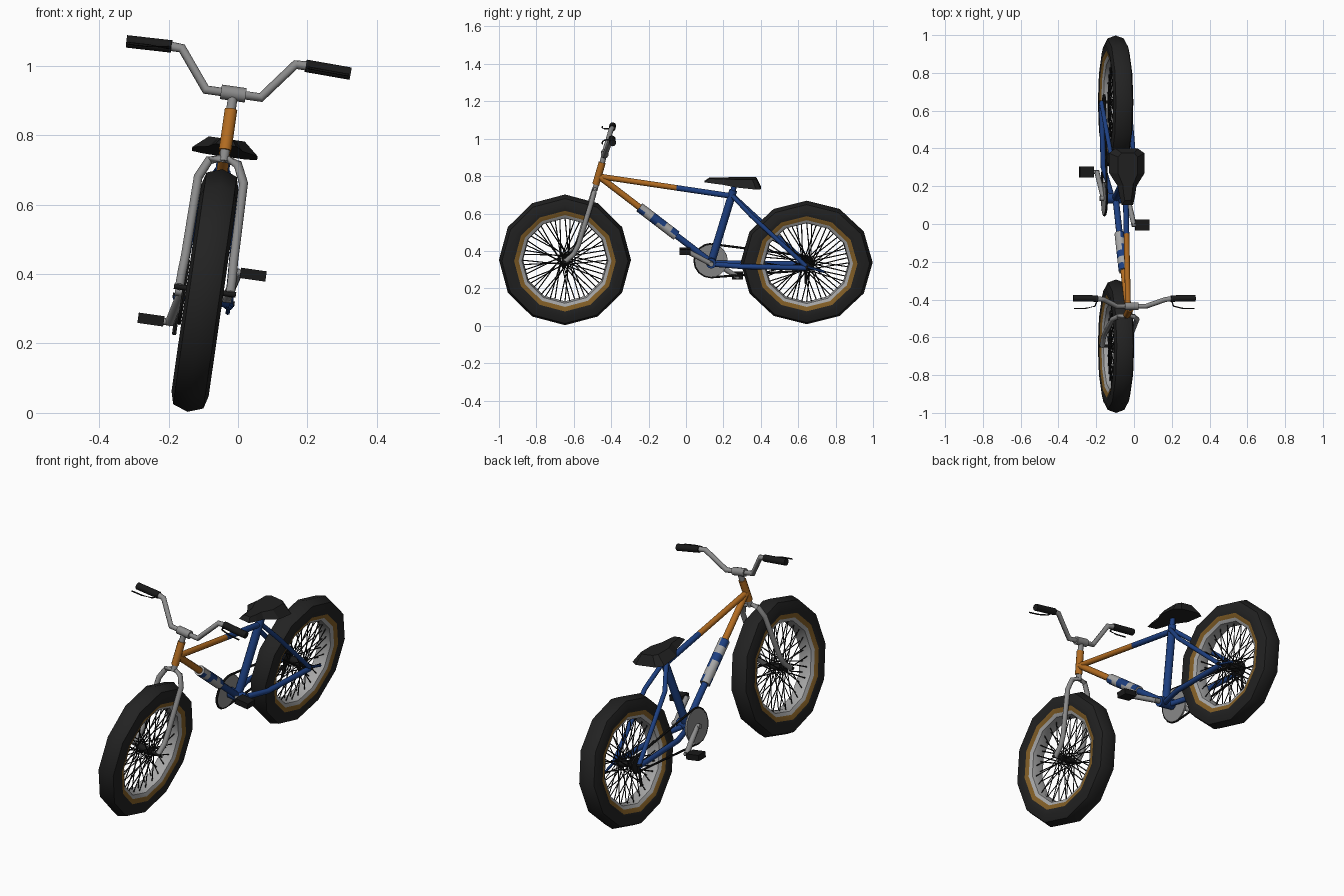
import bpy, bmesh, math
from mathutils import Vector, Matrix

if "Cube" in bpy.data.objects:
    bpy.data.objects.remove(bpy.data.objects["Cube"])

# the whole bicycle leans to one side: everything is modelled upright, then tilted
LEAN = Matrix.Translation((-0.145, 0, 0.007)) @ Matrix.Rotation(math.radians(8.2), 4, 'Y')


def material(name, r, g, b):
    m = bpy.data.materials.new(name)
    m.diffuse_color = (r, g, b, 1)
    m.use_nodes = True
    m.node_tree.nodes["Principled BSDF"].inputs["Base Color"].default_value = m.diffuse_color
    return m


BLUE = material("frame blue", 0.012, 0.05, 0.22)
ORANGE = material("frame orange", 0.45, 0.15, 0.015)
METAL = material("grey metal", 0.26, 0.26, 0.26)
RIM = material("pale rim", 0.38, 0.38, 0.38)
GOLD = material("tan sidewall", 0.23, 0.115, 0.02)
TYRE = material("tyre rubber", 0.016, 0.016, 0.016)
BLACK = material("black", 0.01, 0.01, 0.01)
SEAT = material("seat black", 0.015, 0.015, 0.015)


def finish(name, bm, mats, smooth=True):
    bmesh.ops.recalc_face_normals(bm, faces=bm.faces)
    me = bpy.data.meshes.new(name)
    bm.to_mesh(me)
    bm.free()
    for m in mats:
        me.materials.append(m)
    if smooth:
        me.shade_smooth()
        me.set_sharp_from_angle(angle=math.radians(50))
    ob = bpy.data.objects.new(name, me)
    bpy.context.collection.objects.link(ob)
    ob.matrix_world = LEAN
    return ob


def sweep(bm, pts, r, sides=10):
    """Round tube through the points, capped at both ends."""
    pts = [Vector(p) for p in pts]
    rings = []
    for i, p in enumerate(pts):
        a, b = pts[max(i - 1, 0)], pts[min(i + 1, len(pts) - 1)]
        t = ((p - a).normalized() + (b - p).normalized()).normalized()
        ref = Vector((1, 0, 0)) if abs(t.x) < 0.8 else Vector((0, 1, 0))
        u = t.cross(ref).normalized()
        v = t.cross(u)
        rings.append([bm.verts.new(p + r * (u * math.cos(k) + v * math.sin(k)))
                      for k in (2 * math.pi * j / sides for j in range(sides))])
    for i in range(len(rings) - 1):
        for j in range(sides):
            k = (j + 1) % sides
            bm.faces.new((rings[i][j], rings[i][k], rings[i + 1][k], rings[i + 1][j]))
    bm.faces.new(rings[0])
    bm.faces.new(rings[-1])


def tube(name, pts, r, mat, sides=10):
    bm = bmesh.new()
    sweep(bm, pts, r, sides)
    return finish(name, bm, [mat])


def pair(name, pts, r, mat, sides=10):
    for side, s in (("left", -1), ("right", 1)):
        tube(f"{side}_{name}", [(s * x, y, z) for x, y, z in pts], r, mat, sides)


def box(name, c, size, mat):
    bm = bmesh.new()
    bmesh.ops.create_cube(bm, size=1, matrix=Matrix.Translation(c) @ Matrix.Diagonal((*size, 1)))
    return finish(name, bm, [mat], False)


def lerp(a, b, t):
    return tuple(Vector(a).lerp(Vector(b), t))


# wheel: 12-sided tyre and rim lathed round the axle, crossed spokes, hub
HALF = [(0.353, 0), (0.337, 0.044), (0.30, 0.054), (0.272, 0.050),
        (0.248, 0.043), (0.230, 0.034), (0.224, 0)]
HALF_MATS = [0, 0, 0, 1, 2, 2]


def wheel(name, y, z, zs, hub_z):
    prof = HALF + [(r, -x) for r, x in HALF[-2:0:-1]]
    mats = HALF_MATS + HALF_MATS[::-1]
    n = 12

    def at(r, a, x, cz=z):
        return (x, y + r * math.sin(a), cz + zs * r * math.cos(a))
    bm = bmesh.new()
    rings = [[bm.verts.new(at(r, 2 * math.pi * i / n, x)) for r, x in prof] for i in range(n)]
    for i in range(n):
        a, b = rings[i], rings[(i + 1) % n]
        for j in range(len(prof)):
            k = (j + 1) % len(prof)
            bm.faces.new((a[j], a[k], b[k], b[j])).material_index = mats[j]
    finish(name + "_tyre_and_rim", bm, [TYRE, GOLD, RIM])
    bm = bmesh.new()
    for i in range(52):
        a = 2 * math.pi * i / 52
        s = 1 if i % 2 else -1
        twist = 1.1 if i % 4 < 2 else -1.1
        sweep(bm, [at(0.022, a + twist, 0.035 * s, hub_z), at(0.228, a, 0.012 * s)], 0.003, 4)
    finish(name + "_spokes", bm, [BLACK], False)
    tube(name + "_hub", [(-0.04, y, hub_z), (0.04, y, hub_z)], 0.018, BLACK)
    tube(name + "_axle", [(-0.09, y, hub_z), (0.09, y, hub_z)], 0.008, BLACK, 8)


FRONT, REAR = (-0.647, 0.349), (0.645, 0.322)
wheel("front_wheel", *FRONT, 1.0, FRONT[1])
wheel("rear_wheel", 0.645, 0.335, 0.945, REAR[1])

# main frame, orange at the head and blue towards the back
BB = (0, 0.135, 0.336)
head, cluster = (0, -0.465, 0.80), (0, 0.255, 0.692)
tube("head_tube", [(0, -0.448, 0.875), (0, -0.482, 0.757)], 0.019, ORANGE)
split = lerp(head, cluster, 0.575)
tube("top_tube_front", [head, split], 0.015, ORANGE)
tube("top_tube_back", [split, cluster], 0.015, BLUE)
d0, d1 = lerp(head, BB, 0.36), lerp(head, BB, 0.69)
tube("down_tube_front", [head, d0], 0.017, ORANGE)
tube("down_tube_back", [d0, BB], 0.017, BLUE)
tube("seat_tube", [BB, (0, 0.253, 0.725)], 0.021, BLUE)
tube("seat_post", [(0, 0.25, 0.715), (0, 0.262, 0.765)], 0.014, BLUE)
tube("bottom_bracket", [(-0.045, *BB[1:]), (0.045, *BB[1:])], 0.028, BLUE)
pair("chain_stay", [(0.02, 0.15, 0.328), (0.064, 0.30, 0.322), (0.074, 0.645, 0.316)], 0.014, BLUE)
pair("seat_stay", [(0.012, 0.25, 0.695), (0.06, 0.35, 0.595), (0.074, *REAR)], 0.012, BLUE)
tube("right_dropout", [(0.074, *REAR), (0.074, 0.74, 0.295)], 0.007, BLUE, 6)

# patterned pad wrapped round the down tube: pale ends, blue checks between
bm = bmesh.new()
sweep(bm, [lerp(d0, d1, i / 6) for i in range(7)], 0.027, 8)
bm.faces.ensure_lookup_table()
for i in range(48):
    ring, side = divmod(i, 8)
    if ring == 2 or (ring in (0, 3, 5) and (side // 2 + ring) % 2):
        bm.faces[i].material_index = 1
finish("down_tube_pad", bm, [RIM, BLUE])

# fork, stem and handlebar
pair("fork_leg", [(0, -0.485, 0.735), (0.042, -0.49, 0.722), (0.066, -0.505, 0.67),
                  (0.070, -0.575, 0.44), (0.073, -0.60, 0.39), (0.074, *FRONT)], 0.0135, METAL)
tube("steerer", [(0, -0.488, 0.725), (0, -0.435, 0.922)], 0.0145, METAL)
tube("stem_clamp", [(-0.036, -0.435, 0.922), (0.036, -0.435, 0.922)], 0.021, METAL)
bar = [(0.08, -0.435, 0.922), (0.165, -0.40, 1.03), (0.20, -0.395, 1.031), (0.32, -0.392, 1.027)]
tube("handlebar", [(-x, y, z) for x, y, z in bar[::-1]] + bar, 0.0135, METAL)
pair("grip", [(0.195, -0.395, 1.031), (0.326, -0.392, 1.027)], 0.018, BLACK)
pair("brake_lever", [(0.195, -0.395, 1.028), (0.21, -0.435, 1.026), (0.26, -0.447, 1.024),
                     (0.322, -0.447, 1.022)], 0.004, BLACK, 6)

# seat: wide at the back, narrow nose, bevelled up to a smaller flat top
half = [(0.03, 0.10), (0.042, 0.15), (0.05, 0.20), (0.095, 0.27), (0.095, 0.375), (0.06, 0.40)]
outline = half + [(-x, y) for x, y in half[::-1]]
bm = bmesh.new()
low = [bm.verts.new((x, y, 0.772 - 0.11 * (y - 0.1))) for x, y in outline]
top = [bm.verts.new((x * 0.55, 0.25 + (y - 0.25) * 0.84, 0.79)) for x, y in outline]
bm.faces.new(top)
bm.faces.new(low)
for i in range(12):
    j = (i + 1) % 12
    bm.faces.new((low[i], low[j], top[j], top[i]))
finish("seat", bm, [SEAT], False)

# drivetrain on the left: chainring, cog and chain
CX = -0.06
tube("chainring", [(CX - 0.005, *BB[1:]), (CX + 0.005, *BB[1:])], 0.088, METAL, 20)
tube("rear_cog", [(CX - 0.005, *REAR), (CX + 0.005, *REAR)], 0.036, BLACK, 12)
loop = []
for (cy, cz), r, start in ((BB[1:], 0.09, 90), (REAR, 0.038, 270)):
    for i in range(9):
        a = math.radians(start + i * 22.5)
        loop.append((CX, cy + r * math.cos(a), cz + r * math.sin(a)))
tube("chain", loop + loop[:1], 0.006, BLACK, 6)
tube("chain_tensioner", [(CX - 0.01, *REAR), (CX - 0.01, 0.64, 0.21)], 0.007, BLACK, 6)

# cranks and pedals, pointing opposite ways
tube("crank_axle", [(-0.085, *BB[1:]), (0.08, *BB[1:])], 0.013, METAL)
for side, s, px in (("left", -1, 0.142), ("right", 1, 0.131)):
    y, z = BB[1] - s * 0.14, BB[2] - 0.007 + s * 0.085
    tube(side + "_crank", [(s * 0.065, *BB[1:]), (s * 0.087, y, z)], 0.014, METAL, 8)
    tube(side + "_pedal_axle", [(s * 0.075, y, z), (s * 0.12, y, z)], 0.010, METAL, 8)
    box(side + "_pedal", (s * px, y, z), (0.075, 0.06, 0.03), BLACK)
